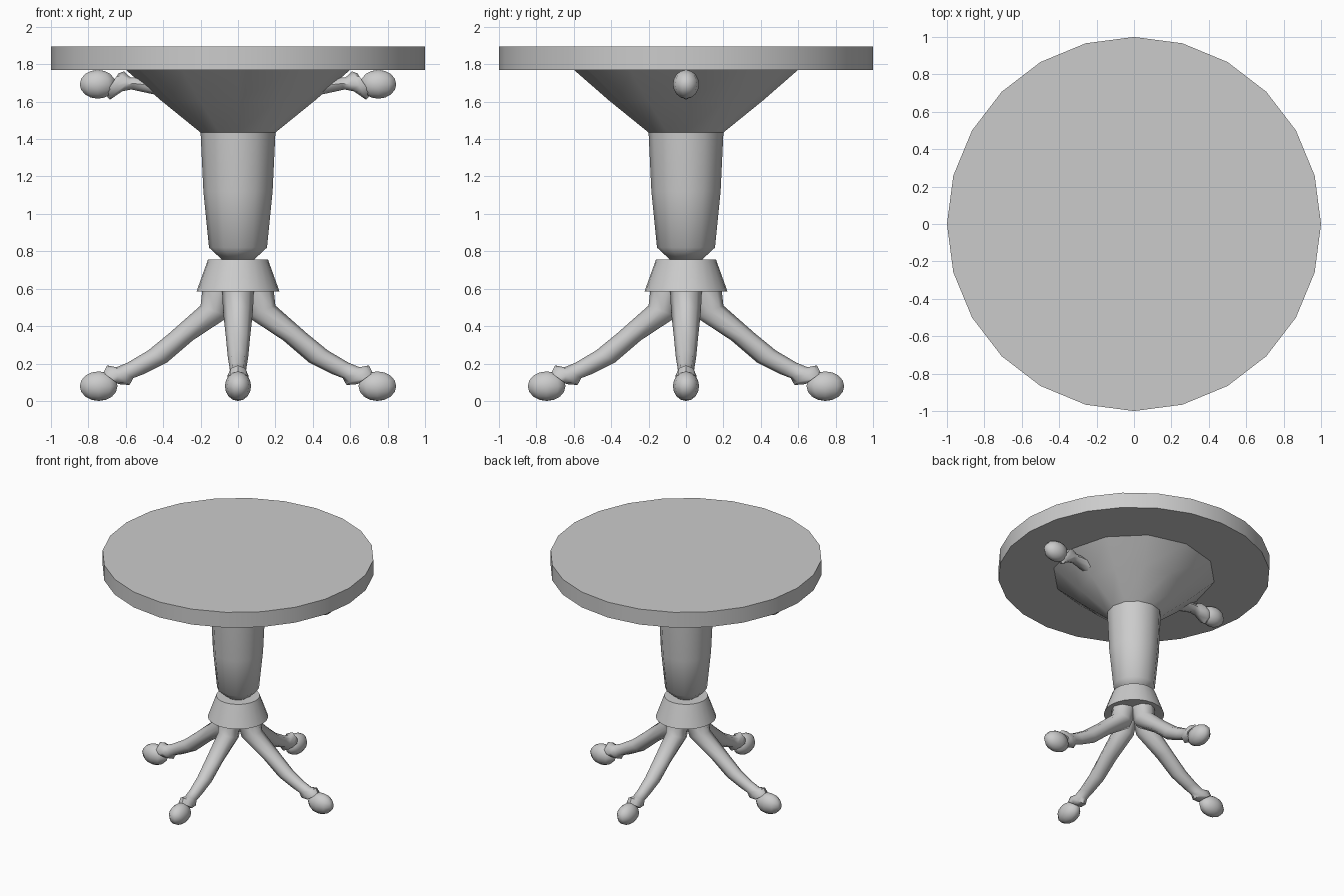
import bpy, bmesh
from math import sin, cos, pi, radians
from mathutils import Matrix, Vector

if "Cube" in bpy.data.objects:
    bpy.data.objects.remove(bpy.data.objects["Cube"])


def finish(bm, name, angle=35):
    bmesh.ops.recalc_face_normals(bm, faces=bm.faces)
    me = bpy.data.meshes.new(name)
    bm.to_mesh(me)
    bm.free()
    for p in me.polygons:
        p.use_smooth = True
    me.set_sharp_from_angle(angle=radians(angle))
    ob = bpy.data.objects.new(name, me)
    bpy.context.collection.objects.link(ob)
    return ob


def loft(bm, rings):
    """Bridge a list of equally sized point rings and cap both ends."""
    loops = [[bm.verts.new(p) for p in ring] for ring in rings]
    n = len(loops[0])
    for a, b in zip(loops, loops[1:]):
        for i in range(n):
            j = (i + 1) % n
            bm.faces.new((a[i], a[j], b[j], b[i]))
    bm.faces.new(loops[0])
    bm.faces.new(loops[-1])


def turned(name, profile, sides, angle=35):
    """Turned part from a (radius, height) profile."""
    bm = bmesh.new()
    loft(bm, [[(r * cos(2 * pi * i / sides), r * sin(2 * pi * i / sides), z)
               for i in range(sides)] for r, z in profile])
    return finish(bm, name, angle)


def limb(name, stations, ball, radii, turn):
    """Curved limb with a ball foot; station = upper point, lower point, half width."""
    bm = bmesh.new()
    rings = []
    for tx, tz, bx, bz, w in stations:
        top, bot = Vector((tx, 0, tz)), Vector((bx, 0, bz))
        mid, half = (top + bot) / 2, (top - bot) / 2
        rings.append([mid + half * cos(i * pi / 4) + Vector((0, w * sin(i * pi / 4), 0))
                      for i in range(8)])
    loft(bm, rings)
    bmesh.ops.create_uvsphere(
        bm, u_segments=10, v_segments=8, radius=1,
        matrix=Matrix.Translation(ball) @ Matrix.Diagonal((*radii, 1)))
    bm.transform(Matrix.Rotation(turn, 4, 'Z'))
    return finish(bm, name, 50)


# Round top
turned("table_top", [(1, 1.77), (1, 1.895)], 24)

# Flared column and the collar beneath it
turned("column", [(0.085, 0.755), (0.155, 0.82), (0.185, 1.12), (0.2, 1.435),
                  (0.41, 1.605), (0.605, 1.775)], 12, 45)
turned("collar", [(0.222, 0.585), (0.16, 0.757)], 24)

# Four splayed legs with claw cuffs and ball feet
leg = [(0.19, 0.60, 0.0, 0.60, 0.085), (0.2, 0.51, 0.05, 0.45, 0.08),
       (0.37, 0.36, 0.24, 0.325, 0.065), (0.48, 0.27, 0.38, 0.205, 0.055),
       (0.59, 0.205, 0.5, 0.145, 0.045), (0.65, 0.18, 0.56, 0.122, 0.042),
       (0.70, 0.19, 0.58, 0.085, 0.055), (0.72, 0.15, 0.64, 0.09, 0.055)]
for k in range(4):
    limb(f"leg_{k + 1}", leg, (0.745, 0, 0.079), (0.106, 0.07, 0.079), k * pi / 2)

# Two inverted brackets under the top
bracket = [(0.1, 1.52, 0.19, 1.43, 0.07), (0.36, 1.72, 0.44, 1.637, 0.065),
           (0.54, 1.73, 0.57, 1.665, 0.045), (0.575, 1.73, 0.62, 1.655, 0.045),
           (0.61, 1.762, 0.685, 1.61, 0.055), (0.64, 1.75, 0.71, 1.64, 0.055)]
for k in range(2):
    limb(f"bracket_{k + 1}", bracket, (0.75, 0, 1.693), (0.101, 0.07, 0.077), k * pi)
